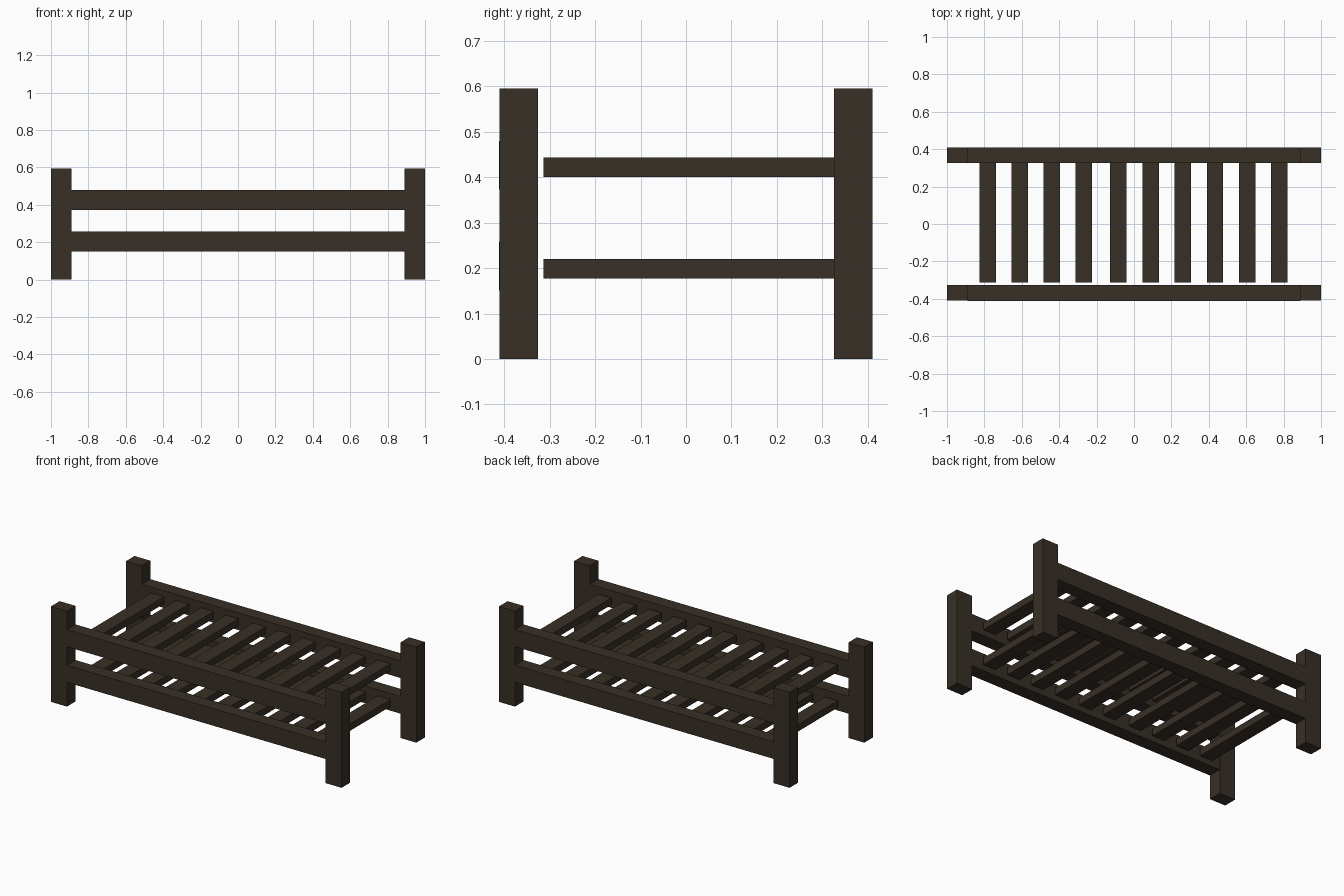
import bpy

if "Cube" in bpy.data.objects:
    bpy.data.objects.remove(bpy.data.objects["Cube"])

wood = bpy.data.materials.new("dark_brown_wood")
wood.diffuse_color = (0.040, 0.029, 0.020, 1)
wood.use_nodes = True
wood.node_tree.nodes["Principled BSDF"].inputs["Base Color"].default_value = wood.diffuse_color


def box(name, x, y, z):
    """Axis-aligned box from (min, max) ranges."""
    bpy.ops.mesh.primitive_cube_add(size=1)
    o = bpy.context.object
    o.name = name
    o.location = [(a + b) / 2 for a, b in (x, y, z)]
    o.scale = [b - a for a, b in (x, y, z)]
    bpy.ops.object.transform_apply(location=True, rotation=False, scale=True)
    o.data.materials.append(wood)
    return o


# Corner posts
for side, y in (("front", (-0.41, -0.326)), ("back", (0.326, 0.41))):
    box(side + "_left_post", (-1.0, -0.891), y, (0, 0.595))
    box(side + "_right_post", (0.891, 1.0), y, (0, 0.595))

# Long side rails, two levels on each side
for level, z in (("lower", (0.151, 0.258)), ("upper", (0.373, 0.48))):
    box(f"front_{level}_rail", (-0.89, 0.89), (-0.411, -0.327), z)
    box(f"back_{level}_rail", (-0.89, 0.89), (0.327, 0.41), z)

# Cross slats: a group of four and a group of six, on both levels
centres = [-0.782 + 0.171 * i for i in range(4)] + [-0.083 + 0.172 * i for i in range(6)]
for level, z in (("lower", (0.177, 0.22)), ("upper", (0.40, 0.443))):
    for i, x in enumerate(centres):
        box(f"{level}_slat_{i + 1}", (x - 0.044, x + 0.044), (-0.313, 0.328), z)
